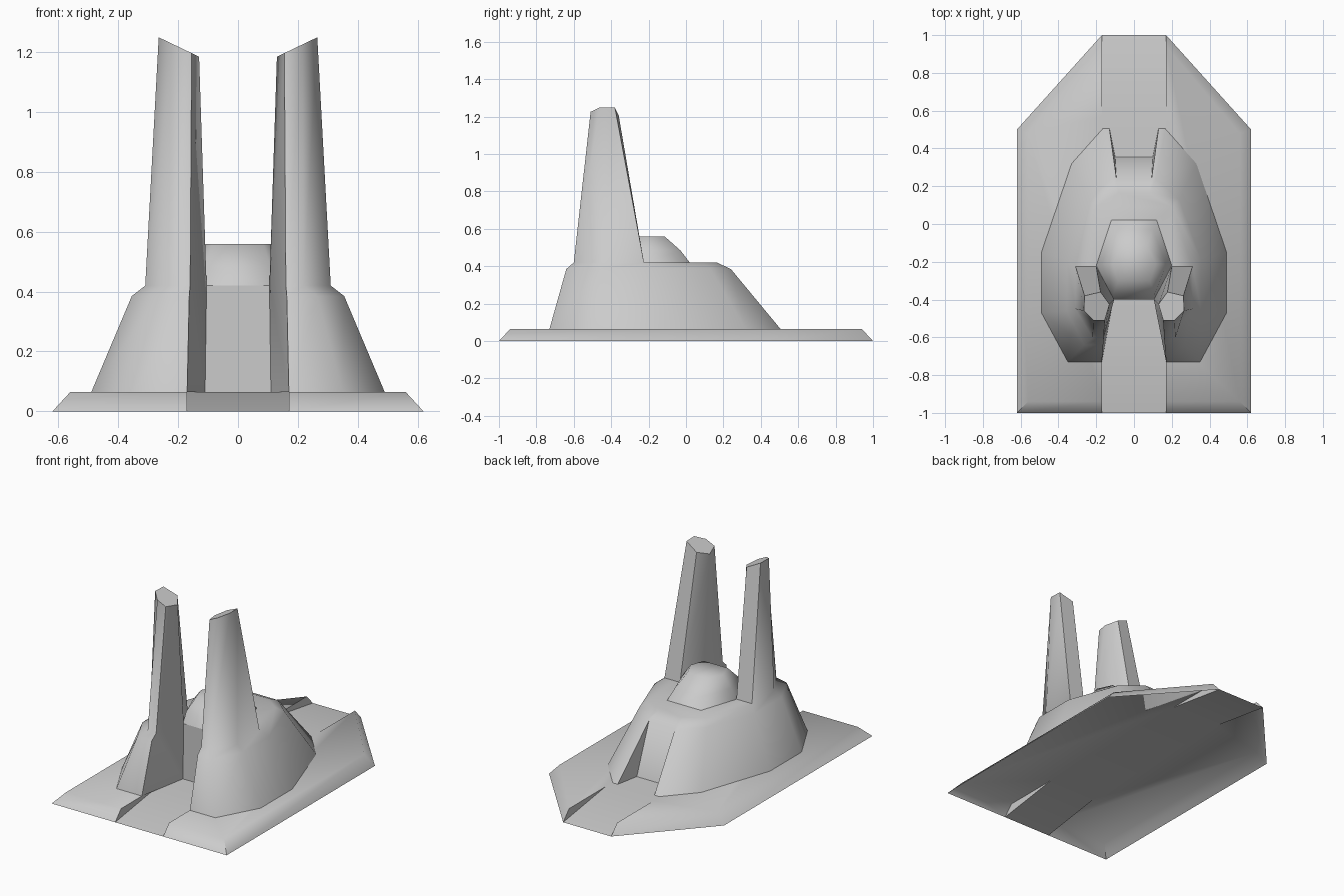
import bpy, bmesh, math

if "Cube" in bpy.data.objects:
    bpy.data.objects.remove(bpy.data.objects["Cube"])


def make_object(name, half_faces, cross_faces=(), angle=60):
    """Right-half faces are mirrored; cross faces span the centre line
    and are given by their right-hand points only."""
    bm = bmesh.new()

    def face(pts):
        bm.faces.new([bm.verts.new(p) for p in pts])

    def flip(pts):
        return [(-x, y, z) for x, y, z in reversed(pts)]

    for f in half_faces:
        face(f)
        face(flip(f))
    for f in cross_faces:
        face(list(f) + flip(f))
    bmesh.ops.remove_doubles(bm, verts=bm.verts, dist=1e-4)
    bmesh.ops.recalc_face_normals(bm, faces=bm.faces)
    if sum(f.normal.z * f.calc_area() for f in bm.faces) < 0:
        bmesh.ops.reverse_faces(bm, faces=bm.faces)
    me = bpy.data.meshes.new(name)
    bm.to_mesh(me)
    bm.free()
    ob = bpy.data.objects.new(name, me)
    bpy.context.collection.objects.link(ob)
    bpy.ops.object.select_all(action='DESELECT')
    ob.select_set(True)
    bpy.context.view_layer.objects.active = ob
    bpy.ops.object.shade_smooth_by_angle(angle=math.radians(angle))
    return ob


def ring(points, z):
    return [(x, y, z) for x, y in points]


def strip(low, high, closed=False):
    n = len(low)
    return [[low[i], low[(i + 1) % n], high[(i + 1) % n], high[i]]
            for i in range(n if closed else n - 1)]


H = 0.065

# Base slab: bevelled rim, open underneath, a ramp cut in at each end
foot = ring([(.17, -1), (.62, -1), (.62, .5), (.17, 1)], 0)
rim = ring([(.17, -.94), (.56, -.94), (.56, .48), (.17, .94)], H)
ramp_front, ramp_back = (.17, -.57, H), (.17, .57, H)
make_object("base",
            strip(foot, rim) + [rim + [ramp_back, ramp_front],
                                [foot[0], rim[0], ramp_front],
                                [foot[3], rim[3], ramp_back]],
            [[foot[0], ramp_front], [ramp_front, ramp_back], [ramp_back, foot[3]]])

# Hull with twin towers: footing, shoulder and deck rings, front to back
bottom = ring([(.17, -.73), (.35, -.73), (.49, -.47), (.49, -.15),
               (.33, .32), (.165, .505), (.13, .505)], H)
shoulder = ring([(.163, -.64), (.265, -.64), (.355, -.46), (.355, -.19),
                 (.24, .13), (.115, .24), (.093, .24)], .385)
deck = ring([(.16, -.6), (.22, -.6), (.31, -.45), (.31, -.225),
             (.20, .09), (.10, .165), (.08, .165)], .42)
recess_low, recess_top = (.11, -.4, H), (.105, -.4, .42)
tower_back = (.2, -.225, .42)
door_low = (.1, .355, H)

# Tower tops slant down toward the centre
tower_low = deck[:4] + [tower_back, recess_top]
tower_plan = [(.155, -.51), (.215, -.51), (.265, -.46), (.262, -.38),
              (.177, -.36), (.13, -.425)]
tower_top = [(x, y, 1.185 + (x - .13) * .48) for x, y in tower_plan]

faces = strip(bottom, shoulder) + strip(shoulder, deck)
faces += strip(tower_low, tower_top, closed=True) + [tower_top]
faces += [[recess_low, bottom[0], shoulder[0], deck[0], recess_top],  # recess side
          [bottom[6], shoulder[6], door_low]]                         # door side
make_object("hull_and_towers", faces,
            [[recess_low, recess_top],                      # recess back wall
             [recess_top, tower_back] + deck[3:],           # deck
             [deck[6], shoulder[6]], [shoulder[6], door_low]])

# Six-sided dome on the deck
levels = [([(.11, -.4), (.2, -.22), (.12, .02)], .42),
          ([(.108, -.37), (.17, -.215), (.10, -.03)], .485),
          ([(.085, -.30), (.115, -.21), (.07, -.115)], .56)]
rings = [ring(p, z) for p, z in levels]
dome_half, dome_cross = [], [rings[-1]]
for a, b in zip(rings, rings[1:]):
    dome_half += strip(a, b)
    dome_cross += [[a[0], b[0]], [a[2], b[2]]]
make_object("dome", dome_half, dome_cross, 70)
